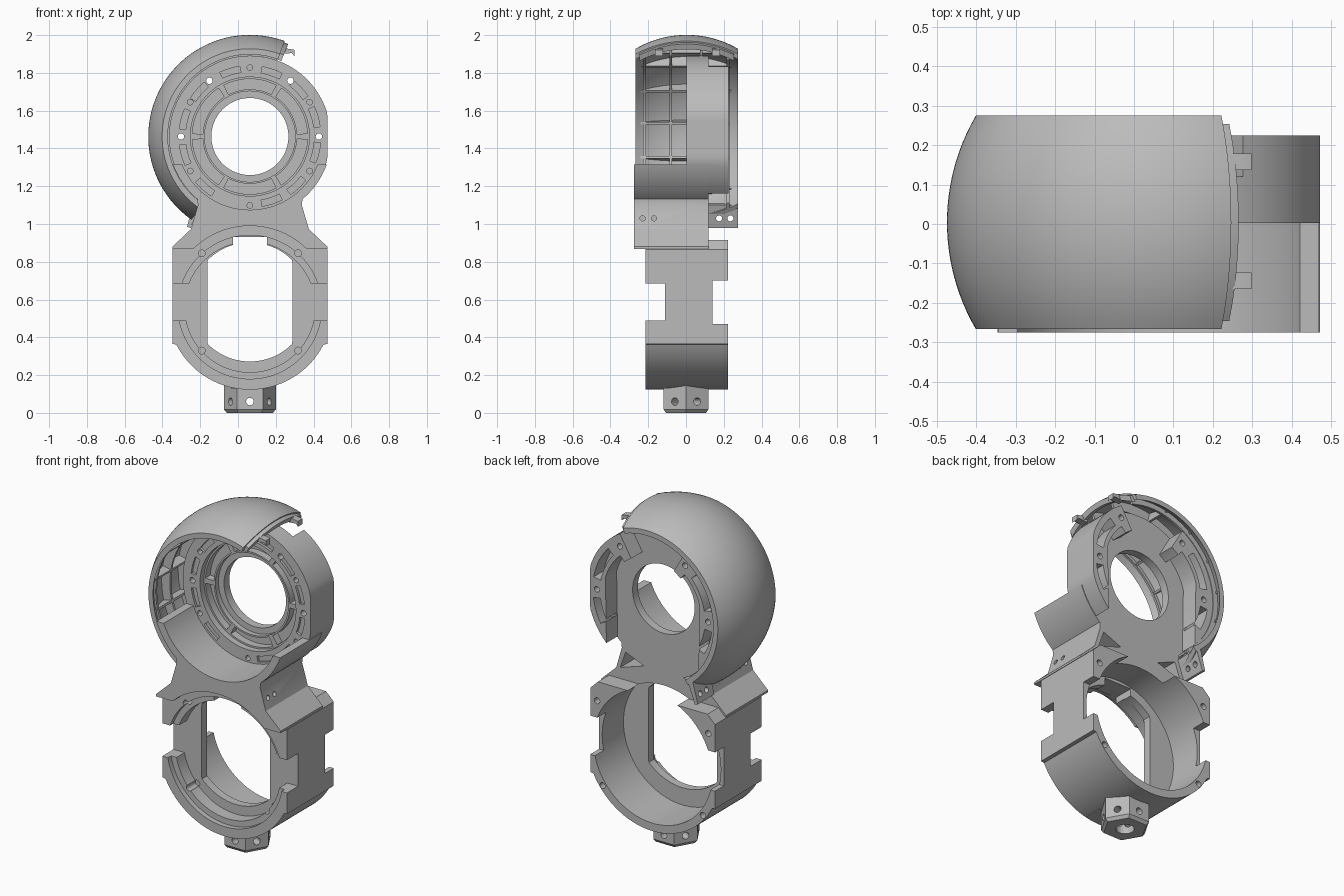
import bpy, bmesh
from math import sin, cos, pi, radians, sqrt
from mathutils import Matrix, Vector

if "Cube" in bpy.data.objects:
    bpy.data.objects.remove(bpy.data.objects["Cube"])

CX, UP, LOW = 0.063, 1.463, 0.56   # shared axis, upper and lower ring heights
RING, FLAT = 0.428, 0.41           # upper ring radius, half width of the flat sides

grey = bpy.data.materials.new("plain grey")
grey.use_nodes = True
grey.diffuse_color = (0.5, 0.5, 0.5, 1)
grey.node_tree.nodes["Principled BSDF"].inputs["Base Color"].default_value = (0.5, 0.5, 0.5, 1)


def finish(name, bm):
    bmesh.ops.recalc_face_normals(bm, faces=bm.faces)
    mesh = bpy.data.meshes.new(name)
    bm.to_mesh(mesh)
    bm.free()
    mesh.materials.append(grey)
    ob = bpy.data.objects.new(name, mesh)
    bpy.context.collection.objects.link(ob)
    return ob


def loft(name, loops):
    """Solid from matching closed loops, capped at both ends."""
    bm = bmesh.new()
    rows = [[bm.verts.new(p) for p in loop] for loop in loops]
    for a, b in zip(rows, rows[1:]):
        for i in range(len(a)):
            j = (i + 1) % len(a)
            bm.faces.new((a[i], a[j], b[j], b[i]))
    bm.faces.new(rows[0])
    bm.faces.new(rows[-1])
    return finish(name, bm)


def plate(name, pts, y0, y1):
    return loft(name, [[(CX + x, y, z) for x, z in pts] for y in (y0, y1)])


def sweep(name, profile, a0, a1, n=1):
    """Sweep an (r, y) profile about the upper ring axis."""
    angles = [radians(a0 + (a1 - a0) * i / n) for i in range(n + 1)]
    return loft(name, [[(CX + r * cos(a), y, UP + r * sin(a)) for r, y in profile] for a in angles])


def arc(r, z, a0, a1, n=32, x=0.0):
    angles = [radians(a0 + (a1 - a0) * i / n) for i in range(n + 1)]
    return [(x + r * cos(a), z + r * sin(a)) for a in angles]


def circle(r, z, n=96, x=0.0):
    return arc(r, z, 0, 360, n, x)[:-1]


def sector(r0, r1, z, a0, a1, n=16):
    return arc(r1, z, a0, a1, n) + arc(r0, z, a1, a0, n)


def rect(x0, x1, z0, z1):
    return [(x0, z0), (x1, z0), (x1, z1), (x0, z1)]


def clip(pts, low, high):
    return [(max(low, min(high, x)), z) for x, z in pts]


def mirror(pts):
    return [(-x, z) for x, z in reversed(pts)]


def rod(r, start, end):
    start, end = Vector(start), Vector(end)
    axis = end - start
    bm = bmesh.new()
    turn = Vector((0, 0, 1)).rotation_difference(axis).to_matrix().to_4x4()
    bmesh.ops.create_cone(bm, cap_ends=True, segments=20, radius1=r, radius2=r, depth=axis.length,
                          matrix=Matrix.Translation((start + end) / 2) @ turn)
    return finish("cutter", bm)


def combine(ob, other, op="DIFFERENCE"):
    mod = ob.modifiers.new(op, "BOOLEAN")
    mod.operation, mod.solver, mod.object = op, "EXACT", other
    bpy.context.view_layer.objects.active = ob
    bpy.ops.object.modifier_apply(modifier=mod.name)
    bpy.data.objects.remove(other)


def cut(ob, pts, y0, y1):
    combine(ob, plate("cutter", pts, y0, y1))


# Frame: lower ring block, neck with curved collar, upper disc, rear rails
low_outline = arc(0.437, LOW, 207, 333, 64) + [
    (FLAT, 0.365), (FLAT, 0.865), (0.36, 0.914), (-0.36, 0.914), (-FLAT, 0.865), (-FLAT, 0.365)]
frame = plate("frame_body", low_outline, -0.215, 0.223)
neck = [(FLAT, 0.868), (FLAT, 0.88), (0.312, 0.973), (0.275, 1.1)] + clip(
    arc(0.433, UP, -50, -20, 16), 0, FLAT)
combine(frame, plate("neck", neck + mirror(neck), -0.275, 0.12), "UNION")
combine(frame, plate("disc", clip(circle(RING, UP), -1, FLAT), 0.003, 0.12), "UNION")
rail = arc(RING, UP, -45, 52.5, 26) + arc(0.32, UP, 52.5, 15, 10)
block = sector(0.28, RING, UP, 48.75, 60, 3)
for pts in (rail, block, mirror(rail), mirror(block)):
    combine(frame, plate("rail", clip(pts, -1, FLAT), 0.08, 0.225), "UNION")

# Upper ring: collar bore, stepped seat, pockets and centre hole
cut(frame, circle(0.388, UP), -0.4, 0.003)
cut(frame, circle(0.315, UP), -0.1, 0.04)
cut(frame, circle(0.24, UP), -0.1, 0.07)
for k in range(6):
    cut(frame, sector(0.25, 0.305, UP, k * 60 + 3, k * 60 + 57), -0.1, 0.085)
cut(frame, circle(0.204, UP), -0.1, 0.3)
for a in (0, 54, 126, 180):
    cut(frame, circle(0.017, UP + 0.365 * sin(radians(a)), 16, 0.365 * cos(radians(a))), -0.1, 0.3)
for a in (30, 90, 150, 210, 270, 330):
    cut(frame, circle(0.015, UP + 0.365 * sin(radians(a)), 16, 0.365 * cos(radians(a))), -0.1, 0.04)
for a in (8, 35, 63, 98, 130, 157, 187, 220, 280, 305, 338):
    cut(frame, sector(0.342, 0.375, UP, a, a + 17), -0.1, 0.018)

# Slots in the rear rails
for a0, a1 in ((10, 42), (-30, -8)):
    slot = sector(0.345, 0.392, UP, a0, a1)
    for pts in (slot, mirror(slot)):
        cut(frame, pts, 0.13, 0.3)

# Lower ring: front seat, inner step, rear bore, flat-sided opening
cut(frame, circle(0.43, LOW), -0.4, -0.215)
cut(frame, circle(0.38, LOW), -0.4, -0.185)
cut(frame, circle(0.345, LOW), -0.4, -0.11)
cut(frame, circle(0.39, LOW), -0.06, 0.4)
cut(frame, clip(circle(0.315, 0.587), -0.225, 0.225), -0.4, 0.4)
cut(frame, rect(-0.09, 0.09, 0.8, 0.932), -0.4, 0.0)

# Side notches, neck pockets and bolt holes on both sides
for s in (-1, 1):
    cut(frame, rect(0.225 * s, 0.6 * s, 0.49, 0.685), -0.4, -0.11)
    cut(frame, rect(0.3 * s, 0.6 * s, 0.47, 0.7), 0.14, 0.4)
    cut(frame, [(0.13 * s, 1.03), (0.285 * s, 0.98), (0.25 * s, 1.08)], -0.12, 0.3)
    for z in (0.33, 0.845):
        cut(frame, circle(0.018, z, 16, 0.255 * s), -0.4, -0.1)
    for x, z in ((0.365, 0.8), (0.33, 0.305)):
        cut(frame, circle(0.018, z, 16, x * s), 0.16, 0.4)
    for y in (-0.23, -0.17):
        combine(frame, rod(0.014, (CX + 0.2 * s, y, 1.03), (CX + 0.45 * s, y, 1.03)))

# Hexagonal foot with side holes and a central socket
hexagon = [(cos(k * pi / 3), sin(k * pi / 3)) for k in range(6)]
foot = loft("foot", [[(CX + r * x, r * y, z) for x, y in hexagon]
                     for r, z in ((0.122, 0), (0.137, 0.018), (0.137, 0.15))])
combine(foot, rod(0.05, (CX, 0, -0.1), (CX, 0, 0.1)))
for k in range(6):
    a = pi / 6 + k * pi / 3
    combine(foot, rod(0.02, (CX + 0.03 * cos(a), 0.03 * sin(a), 0.06),
                      (CX + 0.2 * cos(a), 0.2 * sin(a), 0.06)))
foot_tab = plate("foot_tab", rect(-0.1, 0.1, 0.13, 0.178), -0.2, -0.1)


# Dome cover: spherical shell with a boxy rib grid and a stepped lip
def ball(R, half, n=24):
    ys = [-half + 2 * half * i / n for i in range(n + 1)]
    return [(sqrt(R * R - y * y), y + 0.004) for y in ys]


parts = [frame, foot, foot_tab,
         sweep("dome_shell", ball(0.538, 0.271) + ball(0.512, 0.271)[::-1], 70, 235, 80)]
for y, inner in ((-0.22, 0.445), (-0.08, 0.45), (0.08, 0.45), (0.222, 0.428)):
    r = sqrt(0.52 ** 2 - y * y)
    box = [(r, y - 0.007), (r, y + 0.007), (inner, y + 0.007), (inner, y - 0.007)]
    parts.append(sweep("dome_long_rib", box, 71, 235, 80))
for k in range(6):
    a = 102 + 23 * k
    parts.append(sweep("dome_cross_rib", ball(0.518, 0.24) + [(0.45, 0.24), (0.45, -0.24)], a - 0.8, a + 0.8))
parts.append(sweep("dome_lip", ball(0.53, 0.25) + ball(0.5, 0.25)[::-1], 67.5, 71, 3))

# Snap hooks and lower fixing tab of the dome
hook = [(0.16, 1.925), (0.19, 1.93), (0.235, 1.922), (0.235, 1.89), (0.222, 1.905), (0.16, 1.9)]
for y in (-0.165, 0.137):
    parts.append(plate("dome_hook", hook, y, y + 0.042))
tab = plate("dome_tab", [(-0.333, 0.985), (-0.313, 0.98), (-0.27, 1.1), (-0.3, 1.11)], 0.12, 0.275)
for y in (0.175, 0.235):
    combine(tab, rod(0.016, (CX - 0.45, y, 1.03), (CX - 0.15, y, 1.03)))
parts.append(tab)

# Smooth curved walls, keep edges crisp
bpy.ops.object.select_all(action="DESELECT")
for ob in parts:
    ob.select_set(True)
bpy.context.view_layer.objects.active = frame
bpy.ops.object.shade_smooth_by_angle(angle=radians(25))
